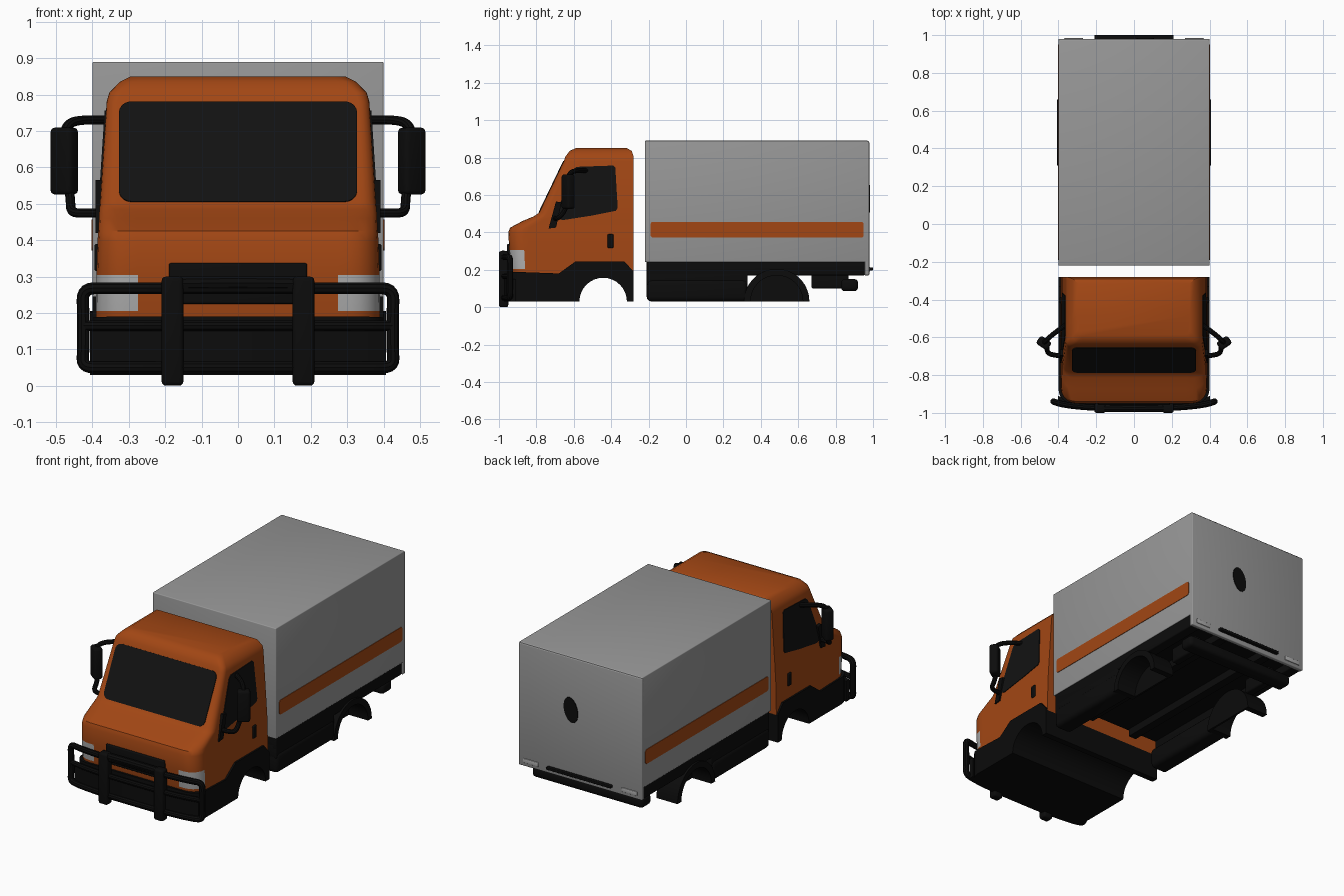
import bpy, bmesh, math
from mathutils import Vector, Matrix

if "Cube" in bpy.data.objects:
    bpy.data.objects.remove(bpy.data.objects["Cube"])


def material(name, rgb):
    m = bpy.data.materials.new(name)
    m.diffuse_color = (*rgb, 1)
    m.use_nodes = True
    m.node_tree.nodes["Principled BSDF"].inputs["Base Color"].default_value = m.diffuse_color
    return m


ORANGE = material("orange paint", (0.36, 0.062, 0.007))
GREY = material("box grey", (0.31, 0.31, 0.31))
BLACK = material("black plastic", (0.0035, 0.0035, 0.0035))
GLASS = material("dark glass", (0.006, 0.006, 0.006))
LAMP = material("lamp grey", (0.42, 0.42, 0.42))


def finish(name, bm, *mats):
    bmesh.ops.recalc_face_normals(bm, faces=bm.faces)
    me = bpy.data.meshes.new(name)
    bm.to_mesh(me)
    bm.free()
    for m in mats:
        me.materials.append(m)
    ob = bpy.data.objects.new(name, me)
    bpy.context.collection.objects.link(ob)
    return ob


def box(name, x, y, z, mat, bevel=0.0, rot=0.0):
    """Box from (min, max) pairs, with optional bevel and turn about its own vertical axis."""
    bm = bmesh.new()
    bmesh.ops.create_cube(bm, size=1)
    c = Vector([(a + b) / 2 for a, b in (x, y, z)])
    size = [b - a for a, b in (x, y, z)]
    bmesh.ops.scale(bm, vec=size, verts=bm.verts)
    if bevel:
        bmesh.ops.bevel(bm, geom=bm.edges[:], offset=bevel, segments=3, profile=0.5, affect='EDGES')
    bmesh.ops.transform(bm, matrix=Matrix.Translation(c) @ Matrix.Rotation(rot, 4, 'Z'), verts=bm.verts)
    return finish(name, bm, mat)


def extrude(name, pts, vec, mat, front_bevel=None):
    """Extrude a polygon of 3D points along a vector."""
    bm = bmesh.new()
    f = bm.faces.new([bm.verts.new(p) for p in pts])
    new = bmesh.ops.extrude_face_region(bm, geom=[f])["geom"]
    bmesh.ops.translate(bm, vec=vec, verts=[v for v in new if isinstance(v, bmesh.types.BMVert)])
    if front_bevel:
        y, r = front_bevel
        edges = [e for e in bm.edges if all(abs(v.co.y - y) < 1e-4 for v in e.verts)
                 and abs(e.verts[0].co.x - e.verts[1].co.x) < 1e-4]
        bmesh.ops.bevel(bm, geom=edges, offset=r, segments=4, profile=0.5, affect='EDGES')
    return finish(name, bm, mat)


def tube(name, pts, r, mat, cyclic=False):
    cu = bpy.data.curves.new(name, 'CURVE')
    cu.dimensions = '3D'
    cu.bevel_depth, cu.bevel_resolution, cu.use_fill_caps = r, 3, True
    sp = cu.splines.new('NURBS')
    sp.points.add(len(pts) - 1)
    for p, co in zip(sp.points, pts):
        p.co = (*co, 1)
    sp.order_u, sp.resolution_u = 3, 5
    sp.use_endpoint_u, sp.use_cyclic_u = not cyclic, cyclic
    tmp = bpy.data.objects.new(name + "_curve", cu)
    bpy.context.collection.objects.link(tmp)
    dg = bpy.context.evaluated_depsgraph_get()
    me = bpy.data.meshes.new_from_object(tmp.evaluated_get(dg))
    bpy.data.objects.remove(tmp)
    me.name = name
    me.materials.clear()
    me.materials.append(mat)
    ob = bpy.data.objects.new(name, me)
    bpy.context.collection.objects.link(ob)
    return ob


def arc(cy, cz, r, a0, a1, n):
    return [(cy + r * math.cos(math.radians(a0 + (a1 - a0) * i / n)),
             cz + r * math.sin(math.radians(a0 + (a1 - a0) * i / n))) for i in range(n + 1)]


def rounded(w, h, r):
    """Rounded rectangle outline centred on the origin."""
    out = []
    for sx, sy, a in ((1, 1, 0), (-1, 1, 90), (-1, -1, 180), (1, -1, 270)):
        out += arc(sx * (w / 2 - r), sy * (h / 2 - r), r, a, a + 90, 5)
    return out


# cab shell: stacked rings (z, front y, half width, front corner radius, back y)
rings = [(0.18, -0.935, 0.39, 0.08, -0.28), (0.205, -0.94, 0.39, 0.08, -0.28),
         (0.305, -0.945, 0.389, 0.08, -0.28), (0.40, -0.95, 0.386, 0.08, -0.28),
         (0.425, -0.94, 0.384, 0.08, -0.28), (0.46, -0.875, 0.382, 0.075, -0.28),
         (0.485, -0.815, 0.381, 0.06, -0.28), (0.505, -0.785, 0.379, 0.045, -0.28),
         (0.78, -0.653, 0.361, 0.03, -0.28), (0.805, -0.645, 0.354, 0.03, -0.28),
         (0.835, -0.622, 0.325, 0.03, -0.29), (0.85, -0.59, 0.295, 0.03, -0.315)]
bm = bmesh.new()
loops = []
for z, yf, w, r, yb in rings:
    half = [(w, yb), (w, yf + 0.105)]
    half += [(w - r + dx, yf + r + dy) for dx, dy in arc(0, 0, r, 0, -90, 5)]
    half += [(min(0.275, w - r - 0.005), yf)]
    ring = half + [(-x, y) for x, y in reversed(half)]
    loops.append([bm.verts.new((x, y, z)) for x, y in ring])
for a, b in zip(loops, loops[1:]):
    for i in range(len(a)):
        j = (i + 1) % len(a)
        f = bm.faces.new((a[i], a[j], b[j], b[i]))
        c = f.calc_center_median()
        # headlights wrap round the front corners
        if 0.21 < c.z < 0.30 and abs(c.x) > 0.2 and c.y < -0.85:
            f.material_index = 1
bm.faces.new(loops[0])
bm.faces.new(loops[-1])
finish("cab_shell", bm, ORANGE, LAMP)

# windscreen plate lying on the sloped front
lo, hi = Vector((0, -0.785, 0.505)), Vector((0, -0.653, 0.78))
up = (hi - lo).normalized()
nrm = Vector((0, -up.z, up.y))
mid = (lo + hi) / 2 - nrm * 0.003
extrude("windscreen", [mid + Vector((x, 0, 0)) + up * v for x, v in rounded(0.655, (hi - lo).length, 0.035)],
        nrm * 0.007, GLASS)

# lower cab body with full-width front wheel arch
body = [(-0.95, 0.03), (-0.95, 0.19), (-0.68, 0.18), (-0.59, 0.245), (-0.33, 0.245),
        (-0.28, 0.19), (-0.28, 0.03)] + arc(-0.443, 0.03, 0.127, 0, 180, 16)
extrude("lower_cab_body", [(-0.40, y, z) for y, z in body], (0.80, 0, 0), BLACK, (-0.95, 0.075))
box("grille", (-0.19, 0.19), (-0.958, -0.93), (0.225, 0.337), BLACK, 0.006)

# side parts of the cab, both sides
window = [(-0.69, 0.475), (-0.675, 0.55), (-0.605, 0.735), (-0.585, 0.75), (-0.39, 0.757),
          (-0.378, 0.745), (-0.365, 0.53), (-0.375, 0.515), (-0.50, 0.49), (-0.66, 0.465)]
for s, side in ((1, "right"), (-1, "left")):
    def span(a, b):
        return (min(s * a, s * b), max(s * a, s * b))
    extrude(f"{side}_door_window", [(s * (0.379 - 0.0655 * (z - 0.505)), y, z) for y, z in window],
            (s * 0.004, 0, 0), GLASS)
    box(f"{side}_door_handle", span(0.375, 0.395), (-0.42, -0.387), (0.315, 0.39), BLACK, 0.007)
    # mirror with upper and lower arm
    box(f"{side}_mirror", span(0.442, 0.513), (-0.655, -0.605), (0.525, 0.71), BLACK, 0.014, s * 0.6)
    tube(f"{side}_mirror_upper_arm", [(s * x, y, z) for x, y, z in (
        (0.355, -0.53, 0.73), (0.42, -0.575, 0.733), (0.475, -0.625, 0.72), (0.478, -0.63, 0.69))], 0.013, BLACK)
    tube(f"{side}_mirror_lower_arm", [(s * x, y, z) for x, y, z in (
        (0.365, -0.70, 0.475), (0.43, -0.695, 0.473), (0.46, -0.68, 0.478),
        (0.46, -0.65, 0.51), (0.465, -0.635, 0.55))], 0.013, BLACK)
    extrude(f"{side}_mirror_mount", [(s * 0.37, y, z) for y, z in (
        (-0.735, 0.42), (-0.695, 0.425), (-0.665, 0.56), (-0.695, 0.565))], (s * 0.022, 0, 0), BLACK)

    # bull bar upright and end tubes
    box(f"{side}_bull_bar_upright", span(0.15, 0.21), (-1.0, -0.95), (0.0, 0.30), BLACK, 0.012)

    # cargo side stripe
    extrude(f"{side}_stripe", [(s * 0.399, 0.38 + y, 0.414 + z) for y, z in rounded(1.14, 0.085, 0.015)],
            (s * 0.004, 0, 0), ORANGE)
    # chassis side rail, skirt tank and rear mudguard
    box(f"{side}_side_rail", span(0.33, 0.395), (-0.21, 0.955), (0.17, 0.245), BLACK, 0.006)
    box(f"{side}_skirt_upper", span(0.33, 0.395), (-0.21, 0.33), (0.12, 0.2), BLACK, 0.006)
    box(f"{side}_skirt_tank", span(0.29, 0.402), (-0.21, 0.33), (0.03, 0.15), BLACK, 0.025)
    guard = arc(0.485, 0.03, 0.175, 0, 180, 18) + arc(0.485, 0.03, 0.14, 180, 0, 18)
    extrude(f"{side}_rear_mudguard", [(s * 0.27, y, z) for y, z in guard], (s * 0.137, 0, 0), BLACK)
    extrude(f"{side}_mudguard_inner_wall", [(s * 0.27, y, z) for y, z in arc(0.485, 0.03, 0.16, 0, 180, 18)],
            (s * 0.012, 0, 0), BLACK)
    # chassis rail, rear bar bracket and rear lamp
    box(f"{side}_chassis_rail", span(0.13, 0.18), (-0.2, 0.95), (0.17, 0.24), BLACK)
    box(f"{side}_rear_bar_bracket", span(0.24, 0.29), (0.67, 0.87), (0.10, 0.19), BLACK, 0.01)
    box(f"{side}_rear_lamp", span(0.27, 0.37), (0.975, 0.984), (0.19, 0.215), LAMP, 0.003)

# bull bar: swept outer loop, middle bar, centre hoop and lower panel
sweep = [(-0.428, -0.94), (-0.36, -0.96), (-0.18, -0.975), (0.18, -0.975), (0.36, -0.96), (0.428, -0.94)]
loop = [(x, y, 0.268) for x, y in sweep] + [(0.425, -0.94, 0.20), (0.425, -0.94, 0.10)]
loop += [(x, y, 0.05) for x, y in reversed(sweep)] + [(-0.425, -0.94, 0.10), (-0.425, -0.94, 0.20)]
tube("bull_bar_loop", loop, 0.017, BLACK, True)
tube("bull_bar_middle", [(x, y, 0.165) for x, y in sweep], 0.015, BLACK)
tube("bull_bar_top", [(-0.18, -0.975, 0.28), (0, -0.978, 0.285), (0.18, -0.975, 0.28)], 0.02, BLACK)
panel = [(x * 0.94, y) for x, y in sweep]
outline = panel + [(x, y + 0.03) for x, y in reversed(panel)]
extrude("bull_bar_lower_panel", [(x, y, 0.03) for x, y in outline], (0, 0, 0.12), BLACK)

# cargo box with tail panel
box("cargo_box", (-0.40, 0.40), (-0.22, 0.975), (0.24, 0.89), GREY, 0.005)
box("tail_panel", (-0.40, 0.40), (0.955, 0.98), (0.17, 0.885), GREY, 0.005)
box("cargo_floor", (-0.385, 0.385), (-0.21, 0.955), (0.215, 0.242), BLACK)
box("tail_handle", (-0.21, 0.21), (0.975, 1.0), (0.197, 0.213), BLACK, 0.004)
extrude("tail_latch", [(0.06 + x * 0.045 + z * 0.01, 0.978, 0.58 + z * 0.073) for x, z in arc(0, 0, 1, 0, 342, 19)],
        (0, 0.006, 0), BLACK)
# rear underrun bar
box("rear_bar", (-0.36, 0.36), (0.83, 0.92), (0.085, 0.15), BLACK, 0.02)

# smooth shading with sharp edges kept
bpy.ops.object.select_all(action='DESELECT')
for ob in bpy.context.scene.objects:
    ob.select_set(True)
    bpy.context.view_layer.objects.active = ob
bpy.ops.object.shade_smooth_by_angle(angle=math.radians(35))
